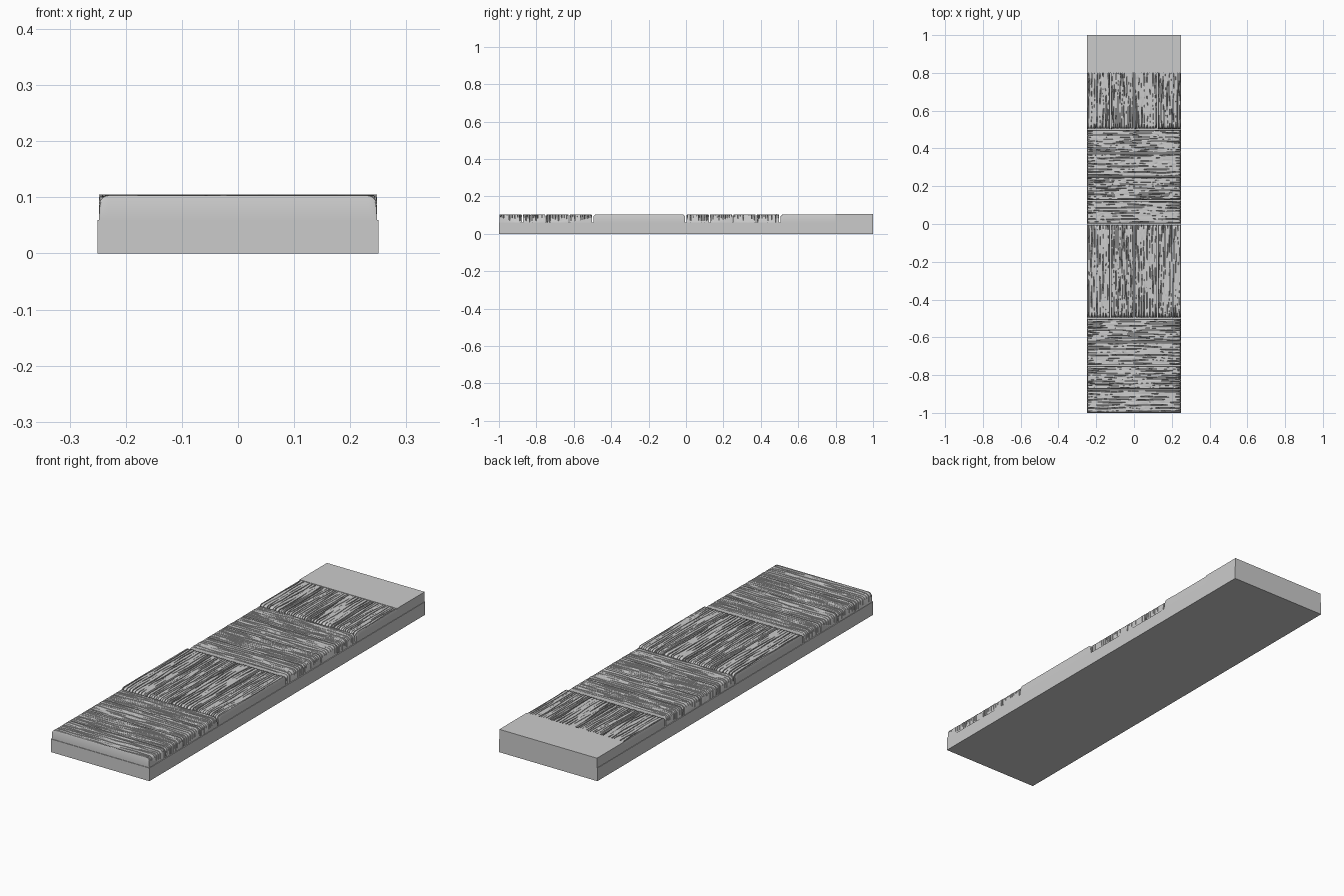
import bpy, bmesh, math, random
from mathutils import Vector, noise

random.seed(7)
if "Cube" in bpy.data.objects:
    bpy.data.objects.remove(bpy.data.objects["Cube"])

grey = bpy.data.materials.new("stone grey")
grey.use_nodes = True
colour = (0.6, 0.6, 0.6, 1)
grey.diffuse_color = colour
grey.node_tree.nodes["Principled BSDF"].inputs["Base Color"].default_value = colour

FLOOR, TOP, HALF_WIDTH, BLOCK = 0.06, 0.103, 0.248, 0.5
PLANK = BLOCK / 4


def finish(bm, name):
    bmesh.ops.recalc_face_normals(bm, faces=bm.faces)
    mesh = bpy.data.meshes.new(name)
    bm.to_mesh(mesh)
    bm.free()
    mesh.materials.append(grey)
    obj = bpy.data.objects.new(name, mesh)
    bpy.context.collection.objects.link(obj)
    return obj


def box(name, low, high):
    bm = bmesh.new()
    bmesh.ops.create_cube(bm, size=1)
    for v in bm.verts:
        v.co = [a + (b - a) * (c + 0.5) for a, b, c in zip(low, high, v.co)]
    return finish(bm, name)


def wave(t, seed):
    return noise.noise(Vector((t, seed, seed * 0.37)))


def plank(name, length, width, grooves, place):
    """Loft a cross-section with wandering grain grooves along the plank."""
    pitch = width / grooves
    seeds = [random.uniform(0, 90) for _ in range(grooves)]
    shift = random.uniform(0, 90)
    rows = 64
    bm = bmesh.new()
    rings = []
    for r in range(rows + 1):
        u = -length / 2 * math.cos(math.pi * r / rows)
        # rounded ends
        near = max(0, 1 - (length / 2 - abs(u)) / 0.02)
        crown = TOP - 0.01 * near ** 3
        lean = 0.002 * near
        ends = 0.022 * max(0, 1 - (length / 2 - abs(u)) / 0.03)
        section = [(-width / 2, FLOOR), (-width / 2, crown - 0.005), (-width / 2 + 0.002, crown)]
        for g, seed in enumerate(seeds):
            centre = -width / 2 + (g + 0.5) * pitch
            centre += pitch * (0.35 * wave(u * 9, seed) + 0.2 * wave(u * 5, shift))
            strength = min(1, max(0, 0.55 + 1.8 * wave(u * 8, seed + 40)))
            half = pitch * (0.07 + 0.1 * strength)
            depth = (0.012 + ends) * strength + 0.4 * ends
            lift = 0.002 * wave(u * 12, seed + 20)
            section += [(centre - half, crown + lift), (centre - half / 2, crown - depth),
                        (centre + half / 2, crown - depth), (centre + half, crown + lift)]
        section += [(width / 2 - 0.002, crown), (width / 2, crown - 0.005), (width / 2, FLOOR)]
        last = len(section) - 1
        ring = []
        for i, (v, z) in enumerate(section):
            inset = 0 if i in (0, last) else lean * math.copysign(1, u)
            ring.append(bm.verts.new(place(u - inset, v, z)))
        rings.append(ring)
    for a, b in zip(rings, rings[1:]):
        for i in range(len(a)):
            j = (i + 1) % len(a)
            bm.faces.new((a[i], a[j], b[j], b[i]))
    bm.faces.new(rings[0])
    bm.faces.new(rings[-1])
    return finish(bm, name)


# Solid base slab and plain end cap
box("base_slab", (-0.25, -1, 0), (0.25, 1, FLOOR))
box("end_cap", (-HALF_WIDTH, 0.8, FLOOR), (HALF_WIDTH, 1, 0.105))

# Four blocks of four planks, turned a quarter from block to block
planks = []
for block in range(4):
    start = -1 + block * BLOCK
    for k in range(4):
        offset = (k + 0.5) * PLANK
        count = (8, 11)[k % 2]
        if block % 2 == 0:
            place = lambda u, v, z: (u, start + offset + v, z)
            length = 2 * HALF_WIDTH
        else:
            # the last block runs a short way under the end cap
            stop = min(start + BLOCK, 0.84)
            length = stop - start - 0.008
            middle = (start + stop) / 2
            place = lambda u, v, z: (offset - 0.25 + v, middle + u, z)
        planks.append(plank(f"plank_{block + 1}_{k + 1}", length, PLANK - 0.005, count, place))

bpy.ops.object.select_all(action="DESELECT")
for obj in planks:
    obj.select_set(True)
bpy.context.view_layer.objects.active = planks[0]
bpy.ops.object.shade_smooth_by_angle(angle=math.radians(30))
